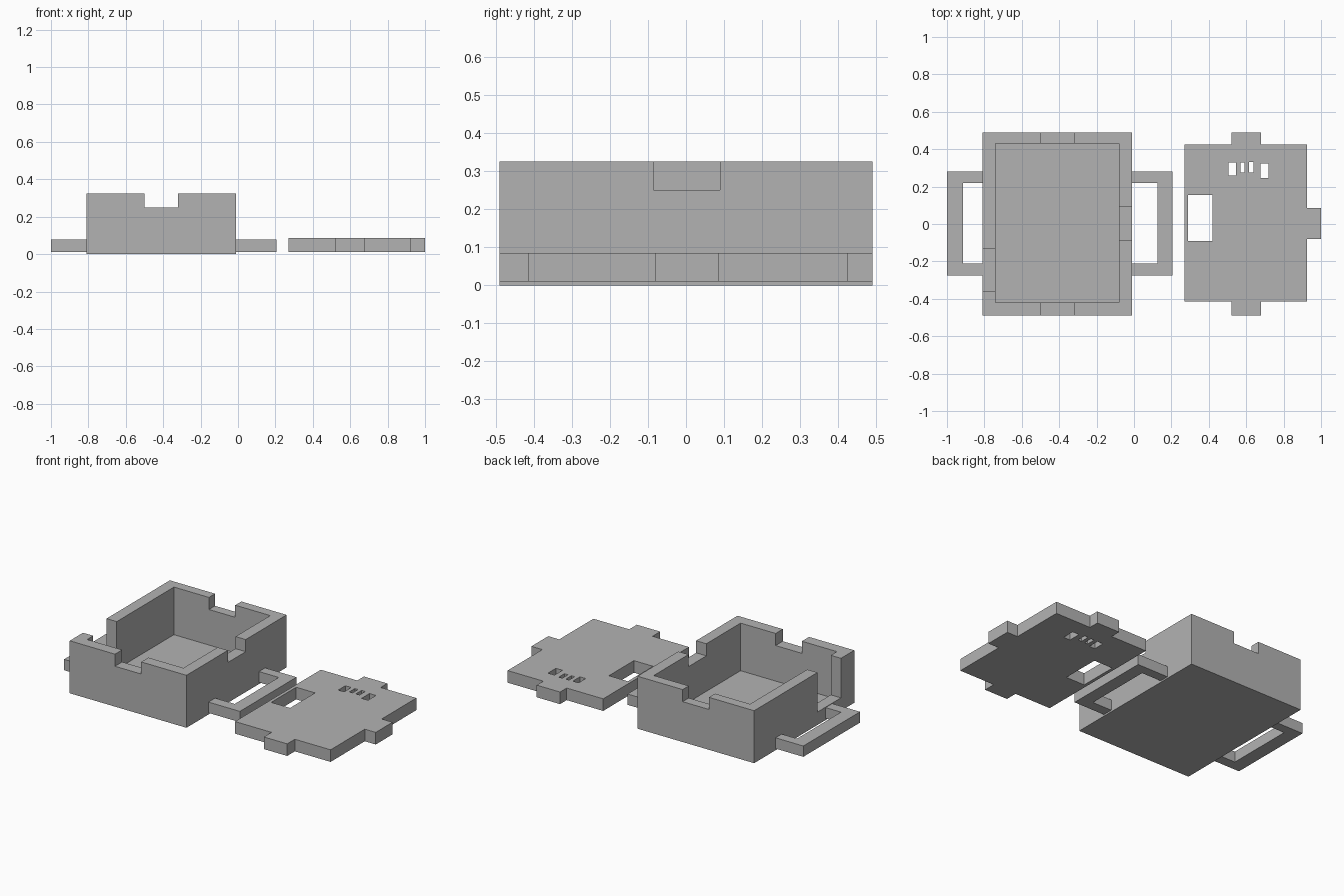
import bpy, bmesh, math

cube = bpy.data.objects.get("Cube")
if cube:
    bpy.data.objects.remove(cube, do_unlink=True)

# One flat grey for everything
grey = bpy.data.materials.new("plain grey")
grey.use_nodes = True
colour = (0.45, 0.45, 0.45, 1)
grey.diffuse_color = colour
grey.node_tree.nodes["Principled BSDF"].inputs["Base Color"].default_value = colour


def inside(box, p):
    return all(lo < c < hi for (lo, hi), c in zip(box, p))


def block_part(name, solids, cuts):
    """Solid made of the given boxes minus the cut boxes; a box is (x, y, z) ranges."""
    grid = [sorted({c for b in solids + cuts for c in b[a]}) for a in range(3)]
    size = [len(g) - 1 for g in grid]

    def filled(i):
        if any(not 0 <= i[a] < size[a] for a in range(3)):
            return False
        p = [(grid[a][i[a]] + grid[a][i[a] + 1]) / 2 for a in range(3)]
        return any(inside(b, p) for b in solids) and not any(inside(b, p) for b in cuts)

    bm = bmesh.new()
    verts = {}

    def vert(k):
        if k not in verts:
            verts[k] = bm.verts.new([grid[a][k[a]] for a in range(3)])
        return verts[k]

    # Keep only the outer skin of the filled cells
    cells = [(i, j, k) for i in range(size[0]) for j in range(size[1]) for k in range(size[2])]
    for cell in filter(filled, cells):
        for a in range(3):
            u, v = (a + 1) % 3, (a + 2) % 3
            for side in (0, 1):
                near = list(cell)
                near[a] += 2 * side - 1
                if filled(near):
                    continue
                ring = []
                for du, dv in ((0, 0), (1, 0), (1, 1), (0, 1)):
                    k = list(cell)
                    k[a] += side
                    k[u] += du
                    k[v] += dv
                    ring.append(vert(tuple(k)))
                bm.faces.new(ring if side else ring[::-1])
    bmesh.ops.dissolve_limit(bm, angle_limit=math.radians(1), verts=bm.verts[:], edges=bm.edges[:])
    bmesh.ops.triangulate(bm, faces=[f for f in bm.faces if len(f.verts) > 4])
    mesh = bpy.data.meshes.new(name)
    bm.to_mesh(mesh)
    bm.free()
    mesh.materials.append(grey)
    obj = bpy.data.objects.new(name, mesh)
    bpy.context.collection.objects.link(obj)
    return obj


# Open case with a notch in three rims and a deep slot in the fourth wall
TOP, RIM = 0.325, 0.25
block_part(
    "case",
    [((-0.81, -0.01), (-0.49, 0.49), (0, TOP))],
    [((-0.74, -0.08), (-0.42, 0.43), (0.03, TOP)),
     ((-0.5, -0.32), (-0.49, 0.49), (RIM, TOP)),
     ((-0.08, -0.01), (-0.085, 0.09), (RIM, TOP)),
     ((-0.81, -0.74), (-0.36, -0.13), (0.08, TOP))])

# Strap loops on both sides
LOOP_Z = (0.01, 0.077)
for name, outer, hole in (("right_strap_loop", (-1, -0.81), (-0.915, -0.81)),
                          ("left_strap_loop", (-0.01, 0.205), (-0.01, 0.125))):
    block_part(name, [(outer, (-0.275, 0.28), LOOP_Z)], [(hole, (-0.21, 0.22), LOOP_Z)])

# Lid with three tabs, a window and four small slots
LID_Z = (0.01, 0.085)
plate = [((0.27, 0.925), (-0.415, 0.425)),
         ((0.52, 0.68), (-0.49, 0.49)),
         ((0.9, 1.0), (-0.08, 0.085))]
holes = [((0.29, 0.42), (-0.09, 0.155)),
         ((0.505, 0.545), (0.26, 0.33)),
         ((0.57, 0.592), (0.275, 0.33)),
         ((0.615, 0.64), (0.275, 0.332)),
         ((0.675, 0.72), (0.245, 0.323))]
block_part("lid", [(*r, LID_Z) for r in plate], [(*r, LID_Z) for r in holes])
